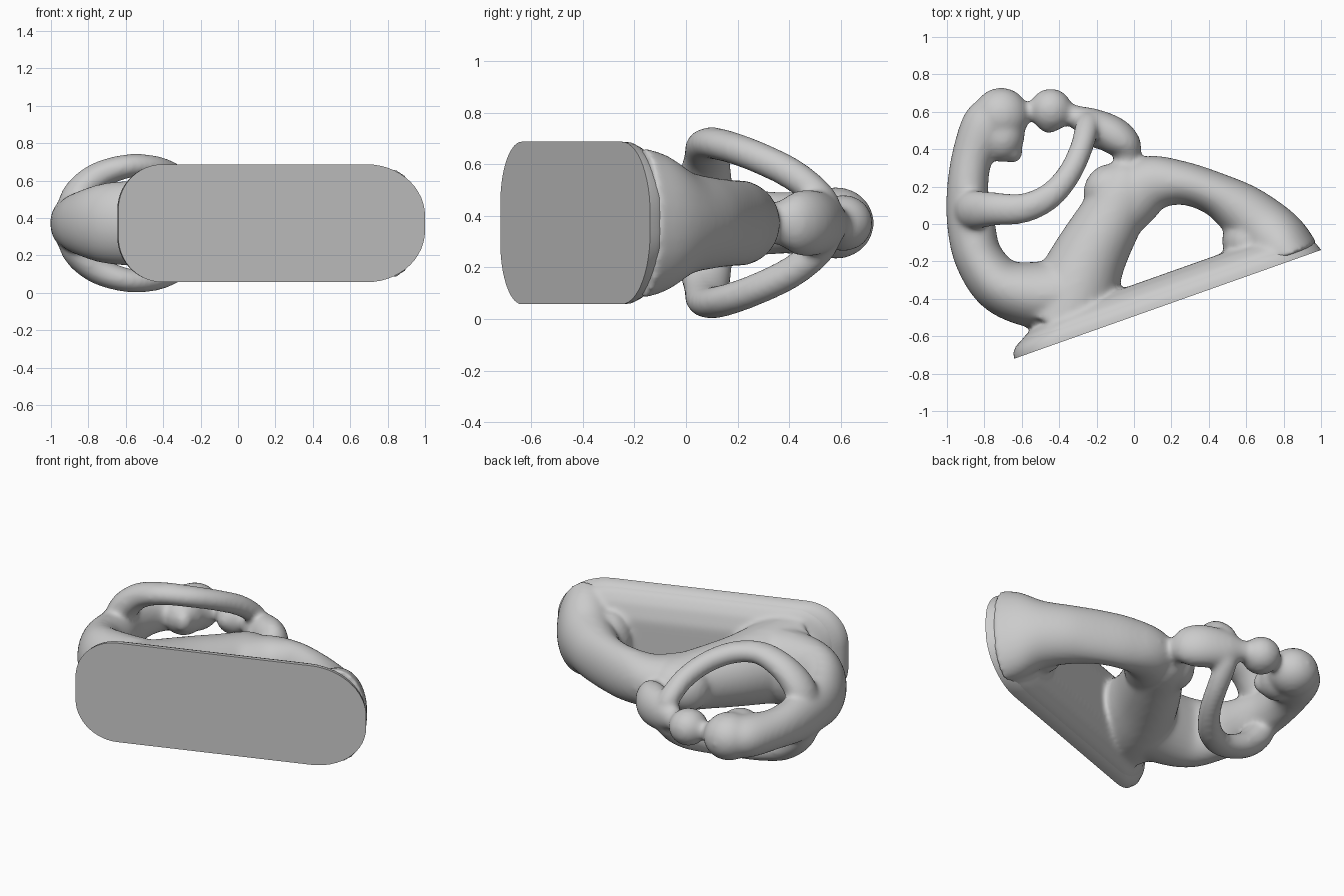
import bpy, bmesh, math
from mathutils import Vector, Matrix

cube = bpy.data.objects.get("Cube")
if cube:
    bpy.data.objects.remove(cube)

MID = 0.372                      # height of the symmetry plane
ORIGIN = Vector((-0.64, -0.72, MID))
ALONG = Vector((0.943, 0.334, 0)).normalized()
INWARD = Vector((-ALONG.y, ALONG.x, 0))
UP = Vector((0, 0, 1))

stone = bpy.data.materials.new("grey stone")
stone.use_nodes = True
stone.diffuse_color = (0.6, 0.6, 0.6, 1)
stone.node_tree.nodes["Principled BSDF"].inputs["Base Color"].default_value = (0.6, 0.6, 0.6, 1)


def loft(bm, rings):
    """Skin closed rings of points and cap both ends."""
    loops = [[bm.verts.new(p) for p in ring] for ring in rings]
    n = len(loops[0])
    faces = [bm.faces.new(loops[0]), bm.faces.new(loops[-1][::-1])]
    for a, b in zip(loops, loops[1:]):
        for i in range(n):
            j = (i + 1) % n
            faces.append(bm.faces.new((a[i], b[i], b[j], a[j])))
    bmesh.ops.recalc_face_normals(bm, faces=faces)


def spline(pts, steps=8):
    """Catmull-Rom through rows of (x, y, z, half width, half depth)."""
    pts = [Vector(p) for p in pts]
    ext = [2 * pts[0] - pts[1]] + pts + [2 * pts[-1] - pts[-2]]
    out = []
    for i in range(1, len(ext) - 2):
        a, b, c, d = ext[i - 1:i + 3]
        for s in range(steps):
            t = s / steps
            out.append(0.5 * (2 * b + (c - a) * t + (2 * a - 5 * b + 4 * c - d) * t * t
                              + (3 * b - a - 3 * c + d) * t ** 3))
    return out + [pts[-1]]


def limb(bm, pts, sides=28):
    """Tube with elliptical sections; z is measured from the symmetry plane."""
    rows = spline(pts)
    rings = []
    for i, r in enumerate(rows):
        tan = rows[min(i + 1, len(rows) - 1)] - rows[max(i - 1, 0)]
        tan = Vector(tan[:3]).normalized()
        side = tan.cross(UP).normalized()
        up = side.cross(tan)
        c = Vector(r[:3]) + UP * MID
        rings.append([c + side * r[3] * math.cos(a) + up * r[4] * math.sin(a)
                      for a in (2 * math.pi * k / sides for k in range(sides))])
    loft(bm, rings)


def blob(bm, x, y, rx, ry, rz, turn=0):
    m = (Matrix.Translation((x, y, MID)) @ Matrix.Rotation(turn, 4, 'Z')
         @ Matrix.Diagonal((rx, ry, rz, 1)))
    bmesh.ops.create_uvsphere(bm, u_segments=32, v_segments=16, radius=1, matrix=m)


def slab(bm, stations, per_corner=14):
    """Round-cornered plate stacked inward: (offset, start, end, half height)."""
    rings = []
    for off, u0, u1, hz in stations:
        ring = []
        for corner in range(4):
            right, top = corner in (0, 3), corner < 2
            ru, rz = (0.33, 0.88 * hz) if right else (0.25, 0.77 * hz)
            cu = u1 - ru if right else u0 + ru
            cz = (hz - rz) * (1 if top else -1)
            for k in range(per_corner):
                a = math.pi / 2 * (corner + k / (per_corner - 1))
                ring.append(ORIGIN + INWARD * off + ALONG * (cu + ru * math.cos(a))
                            + UP * (cz + rz * math.sin(a)))
        rings.append(ring)
    loft(bm, rings)


def finish(bm, name):
    me = bpy.data.meshes.new(name)
    bm.to_mesh(me)
    bm.free()
    me.materials.append(stone)
    ob = bpy.data.objects.new(name, me)
    bpy.context.scene.collection.objects.link(ob)
    return ob


# Base plate with its crisp flat front
bm = bmesh.new()
slab(bm, [(0, 0, 1.74, 0.315), (0.03, 0.005, 1.73, 0.313), (0.06, 0.03, 1.715, 0.3),
          (0.09, 0.09, 1.69, 0.27)])
base = finish(bm, "base_plate")

# Blended figure group
bm = bmesh.new()
slab(bm, [(0.03, 0.02, 1.725, 0.309), (0.09, 0.08, 1.7, 0.284), (0.13, 0.18, 1.67, 0.23),
          (0.16, 0.35, 1.6, 0.14)])
# leg from the base end up to the knee
limb(bm, [(0.84, -0.2, 0, 0.17, 0.3), (0.765, -0.1, 0, 0.175, 0.27), (0.675, -0.01, 0, 0.165, 0.205),
          (0.56, 0.085, 0, 0.143, 0.18), (0.42, 0.168, 0, 0.115, 0.17), (0.25, 0.22, 0, 0.118, 0.165),
          (0.08, 0.21, 0, 0.155, 0.155), (-0.06, 0.1, 0, 0.17, 0.16)])
blob(bm, 0.6, -0.09, 0.13, 0.13, 0.18)
# thigh from the base to the knee
limb(bm, [(-0.37, -0.55, 0, 0.25, 0.25), (-0.32, -0.38, 0, 0.235, 0.24), (-0.24, -0.18, 0, 0.2, 0.21),
          (-0.125, 0.03, 0, 0.175, 0.18), (-0.03, 0.2, 0, 0.165, 0.155), (0.04, 0.27, 0, 0.09, 0.1)])
blob(bm, -0.16, 0.2, 0.1, 0.13, 0.13, -0.6)
# hips, back and neck
limb(bm, [(-0.3, -0.37, 0, 0.2, 0.23), (-0.52, -0.38, 0, 0.18, 0.23), (-0.71, -0.33, 0, 0.15, 0.215),
          (-0.83, -0.18, 0, 0.13, 0.175), (-0.872, 0.0, 0, 0.128, 0.15), (-0.89, 0.17, 0, 0.112, 0.14),
          (-0.865, 0.36, 0, 0.11, 0.12), (-0.79, 0.52, 0, 0.135, 0.125), (-0.72, 0.59, 0, 0.12, 0.11)])
# larger head with its face toward the child
blob(bm, -0.71, 0.58, 0.15, 0.15, 0.14)
blob(bm, -0.7, 0.47, 0.115, 0.14, 0.125, -0.15)
blob(bm, -0.65, 0.385, 0.055, 0.06, 0.07)
# child: head, neck, body, hand and foot
blob(bm, -0.445, 0.61, 0.115, 0.115, 0.11)
blob(bm, -0.455, 0.545, 0.065, 0.06, 0.07)
limb(bm, [(-0.58, 0.6, 0, 0.05, 0.05), (-0.45, 0.61, 0, 0.07, 0.07), (-0.33, 0.58, 0, 0.06, 0.065),
          (-0.24, 0.54, 0, 0.085, 0.11), (-0.12, 0.48, 0, 0.1, 0.13), (-0.05, 0.42, 0, 0.09, 0.12),
          (-0.035, 0.34, 0, 0.07, 0.08), (-0.03, 0.22, 0, 0.09, 0.09)])
blob(bm, -0.19, 0.45, 0.06, 0.05, 0.06)
# arms, mirrored across the symmetry plane
for s in (1, -1):
    limb(bm, [(-0.9, 0.07, 0.03 * s, 0.1, 0.08), (-0.855, 0.075, 0.15 * s, 0.105, 0.085),
              (-0.75, 0.08, 0.25 * s, 0.09, 0.075), (-0.59, 0.085, 0.305 * s, 0.08, 0.064),
              (-0.45, 0.15, 0.3 * s, 0.072, 0.062), (-0.345, 0.27, 0.258 * s, 0.064, 0.062),
              (-0.28, 0.41, 0.19 * s, 0.062, 0.062), (-0.25, 0.52, 0.1 * s, 0.065, 0.06),
              (-0.235, 0.55, 0.02 * s, 0.06, 0.06)])
# keep every limb behind the flat front
for v in bm.verts:
    v.co += INWARD * max(0, 0.03 - (v.co - ORIGIN).dot(INWARD))
figures = finish(bm, "seated_figures")
mod = figures.modifiers.new("blend", 'REMESH')
mod.mode = 'VOXEL'
mod.voxel_size = 0.014
mod.use_smooth_shade = True
mod = figures.modifiers.new("soften", 'SMOOTH')
mod.factor = 0.5
mod.iterations = 16

bpy.ops.object.select_all(action='DESELECT')
base.select_set(True)
bpy.context.view_layer.objects.active = base
bpy.ops.object.shade_smooth_by_angle(angle=math.radians(40))
